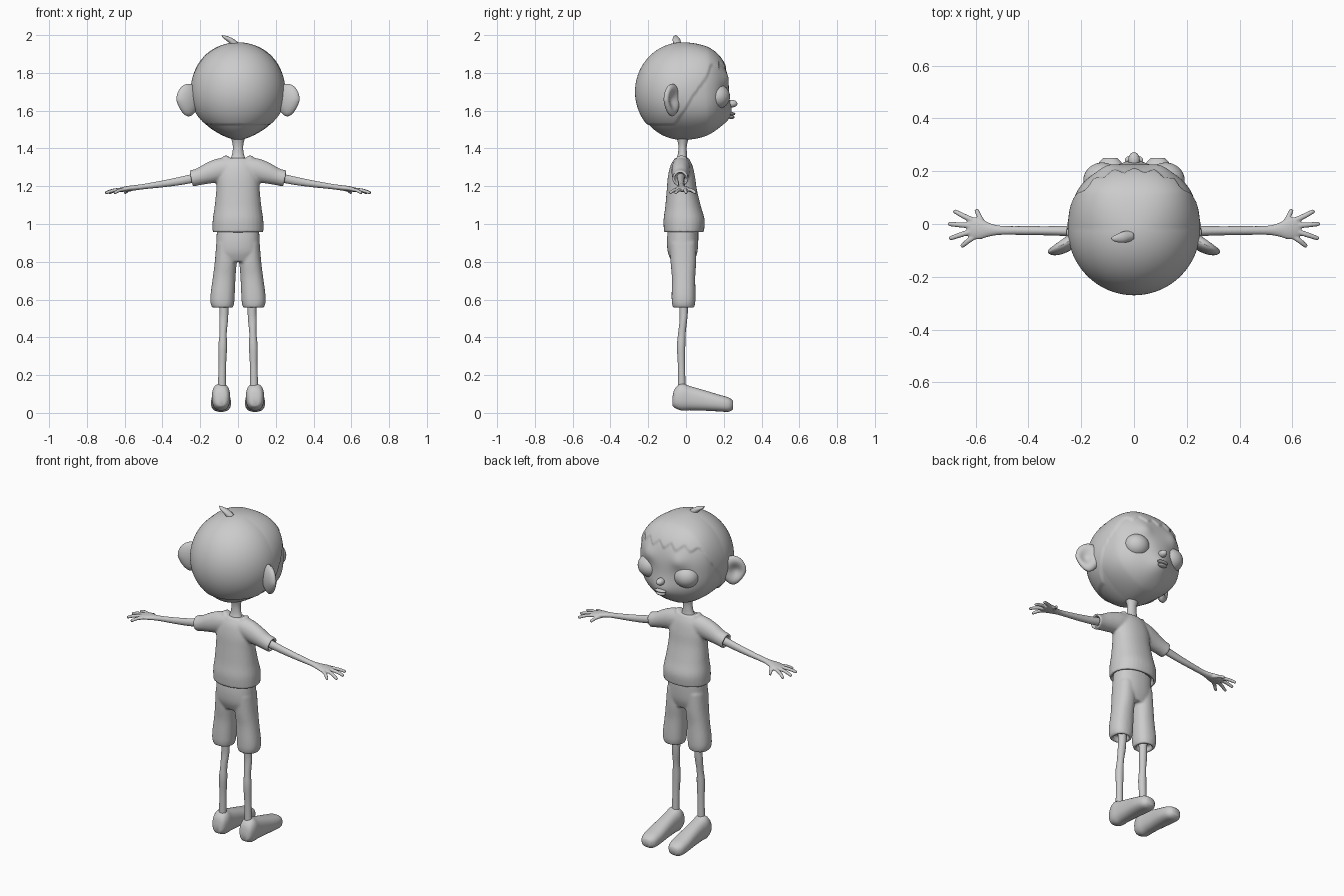
import bpy, bmesh, math
from mathutils import Vector, Matrix

if "Cube" in bpy.data.objects:
    bpy.data.objects.remove(bpy.data.objects["Cube"])


def finish(name, bm, voxel=0, smooth=3):
    bmesh.ops.recalc_face_normals(bm, faces=bm.faces[:])
    for f in bm.faces:
        f.smooth = True
    me = bpy.data.meshes.new(name)
    bm.to_mesh(me)
    bm.free()
    ob = bpy.data.objects.new(name, me)
    bpy.context.collection.objects.link(ob)
    if voxel:  # fuse overlapping volumes into one soft skin
        r = ob.modifiers.new("fuse", 'REMESH')
        r.mode = 'VOXEL'
        r.voxel_size = voxel
        r.use_smooth_shade = True
        s = ob.modifiers.new("soften", 'SMOOTH')
        s.factor, s.iterations = 0.5, smooth
    return ob


def mirror(ob):
    ob.modifiers.new("mirror", 'MIRROR').use_mirror_merge = False


def loft(bm, rings, axis=None, p=2.0, n=24, steps=4, cuff=0, sx=1):
    """Skin smoothed rings (x, y, z, half width, half depth); cuff hollows the last end."""
    def spline(i, t):
        q = [rings[max(0, min(len(rings) - 1, i + k))] for k in (-1, 0, 1, 2)]
        return [0.5 * (2*b + (c - a)*t + (2*a - 5*b + 4*c - d)*t*t + (3*b - a - 3*c + d)*t**3)
                for a, b, c, d in zip(*q)]
    pts = [spline(i, k / steps) for i in range(len(rings) - 1) for k in range(steps)] + [rings[-1]]
    t = Vector(axis or [rings[-1][k] - rings[0][k] for k in range(3)]).normalized()
    ref = Vector((0, 1, 0)) if abs(t.z) > 0.8 else Vector((0, 0, 1))
    side = ref.cross(t).normalized()
    up = t.cross(side)
    loops = []
    for x, y, z, a, b in pts:
        loop = []
        for k in range(n):
            c, s = math.cos(math.tau * k / n), math.sin(math.tau * k / n)
            f = (abs(c)**p + abs(s)**p) ** (-1 / p)
            v = Vector((x, y, z)) + side * (a * c * f) + up * (b * s * f)
            v.x *= sx
            loop.append(bm.verts.new(v))
        loops.append(loop)
    faces = [bm.faces.new((l[k], l[(k + 1) % n], m[(k + 1) % n], m[k]))
             for l, m in zip(loops, loops[1:]) for k in range(n)]
    cap = bm.faces.new(loops[-1])
    faces += [cap, bm.faces.new(loops[0][::-1])]
    bmesh.ops.recalc_face_normals(bm, faces=faces)
    if cuff:
        bmesh.ops.inset_region(bm, faces=[cap], thickness=cuff, use_even_offset=True)
        move = (-t * 0.03)
        move.x *= sx
        inner = bmesh.ops.extrude_discrete_faces(bm, faces=[cap])["faces"]
        bmesh.ops.translate(bm, vec=move, verts=inner[0].verts[:])


def ball(name, loc, size, rot=(0, 0, 0)):
    bm = bmesh.new()
    bmesh.ops.create_uvsphere(bm, u_segments=32, v_segments=20, radius=1)
    ob = finish(name, bm)
    ob.location, ob.scale, ob.rotation_euler = loc, size, rot
    return ob


def gauss(v, c, r):
    return math.exp(-((v - Vector(c)).length / r) ** 2)


# head: egg with full cheeks, muzzle, eye sockets and a raised cap of hair
bm = bmesh.new()
bmesh.ops.create_icosphere(bm, subdivisions=6, radius=1)
for v in bm.verts:
    u = v.co.normalized()
    p = 2 + 0.45 * max(0, min(1, u.y * 2))
    u = u * sum(abs(c)**p for c in u) ** (-1 / p)
    jaw = 1 - 0.35 * min(1, abs(min(u.z, 0))) ** 4
    c = Vector((0.244 * u.x * jaw, -0.018 + 0.245 * u.y, 1.70 + 0.255 * u.z))
    c.y += 0.03 * gauss(c, (0, 0.22, 1.57), 0.07)
    for s in (1, -1):
        c.y -= 0.012 * gauss(c, (s * 0.12, 0.21, 1.675), 0.06)
        c.y += 0.012 * gauss(c, (s * 0.10, 0.21, 1.77), 0.045)
    ramp = max(0, min(1, (c.y + 0.06) / 0.2))
    zig = abs((c.x / 0.075 + 0.5) % 1 - 0.5) * 0.07 * ramp
    line = 1.525 + 0.295 * ramp + zig
    c += u.normalized() * 0.007 * max(0, min(1, (c.z - line) / 0.008))
    v.co = c
finish("head", bm)

# hair tuft on the crown
bm = bmesh.new()
loft(bm, [(-.012, -.045, 1.945, .02, .022), (-.04, -.05, 1.972, .021, .015),
          (-.07, -.055, 1.989, .013, .009), (-.086, -.055, 1.998, .003, .002)], n=16)
finish("hair_tuft", bm)

# face details
mirror_parts = []
for s, side in ((1, "right"), (-1, "left")):
    ball(side + "_eye", (s * .12, .165, 1.675), (.072, .068, .066))
ball("nose", (0, .242, 1.637), (.022, .03, .02))
ball("upper_lip", (0, .243, 1.583), (.035, .018, .009))
ball("lower_lip", (0, .24, 1.565), (.028, .018, .009))

# ears: tapered discs, dished on the face side
bm = bmesh.new()
bmesh.ops.create_uvsphere(bm, u_segments=40, v_segments=28, radius=1)
turn = Matrix.Rotation(math.radians(-28), 3, 'Z')
for v in bm.verts:
    c = v.co.copy()
    w = 1 - 0.3 * max(0, -c.z)
    dish = 0.036 * math.exp(-((c.x - .2)**2 + c.z**2) / 0.3) if c.y > 0 else 0
    v.co = turn @ Vector((c.x * .073 * w, c.y * .034 - dish, c.z * .086))
    v.co += Vector((.262, -.073, 1.656))
mirror(finish("ears", bm))

# neck
bm = bmesh.new()
loft(bm, [(0, -.022, 1.28, .06, .045), (0, -.022, 1.335, .044, .032), (0, -.019, 1.37, .031, .024),
          (0, -.018, 1.42, .028, .023), (0, -.016, 1.48, .045, .04)], axis=(0, 0, 1))
finish("neck", bm)

# shirt: torso and two short sleeves fused together
bm = bmesh.new()
loft(bm, [(0, -.022, 1.35, .066, .036), (0, -.024, 1.31, .095, .058), (0, -.024, 1.25, .112, .072),
          (0, -.022, 1.18, .115, .08), (0, -.015, 1.09, .124, .095), (0, -.01, 1.02, .134, .109),
          (0, -.011, .955, .134, .105)], axis=(0, 0, -1), p=2.2, n=32, cuff=.014)
for s in (1, -1):
    loft(bm, [(.04, -.025, 1.30, .05, .055), (.10, -.027, 1.285, .05, .062), (.16, -.03, 1.268, .046, .055),
              (.21, -.03, 1.25, .042, .045), (.25, -.03, 1.24, .043, .044)],
         axis=(1, 0, -.2), cuff=.013, sx=s)
    # raised collar point beside the neck
    loft(bm, [(.045, -.023, 1.30, .03, .04), (.056, -.023, 1.335, .024, .034),
              (.066, -.023, 1.362, .012, .022)], axis=(0, 0, 1), n=16, sx=s)
finish("shirt", bm, .007, 4)

# shorts: hips and two legs fused together
bm = bmesh.new()
loft(bm, [(0, -.015, .975, .112, .08), (0, -.018, .91, .114, .083), (0, -.018, .85, .115, .078),
          (0, -.016, .80, .10, .06)], axis=(0, 0, -1), p=2.3, n=32)
for s in (1, -1):
    loft(bm, [(.06, -.016, .90, .055, .07), (.065, -.014, .80, .058, .068), (.073, -.013, .72, .06, .062),
              (.081, -.013, .63, .064, .063), (.083, -.013, .585, .063, .062), (.082, -.013, .557, .055, .056)],
         axis=(0, 0, -1), p=2.3, cuff=.014, sx=s)
finish("shorts", bm, .007, 4)

# legs
bm = bmesh.new()
loft(bm, [(.074, -.012, .64, .026, .025), (.074, -.012, .54, .023, .022), (.076, -.014, .49, .023, .02),
          (.079, -.022, .42, .019, .02), (.081, -.026, .35, .023, .022), (.083, -.024, .25, .02, .019),
          (.085, -.023, .12, .022, .021)], axis=(0, 0, -1))
mirror(finish("legs", bm))

# shoes
bm = bmesh.new()
loft(bm, [(.09, -.072, .06, .02, .022), (.09, -.06, .077, .038, .05), (.09, -.025, .084, .048, .071),
          (.09, .02, .078, .047, .064), (.09, .09, .067, .049, .055), (.09, .17, .053, .053, .045),
          (.09, .225, .044, .047, .038), (.09, .25, .042, .026, .022)], axis=(0, 1, 0), p=2.5, n=28)
mirror(finish("shoes", bm))

# arms and hands: forearm, palm and five fingers fused together
fingers = [(.565, -.005, .602, .052), (.612, .015, .684, .048), (.62, -.006, .704, .0),
           (.615, -.028, .70, -.054), (.60, -.045, .656, -.083)]
for s, side in ((1, "right"), (-1, "left")):
    bm = bmesh.new()
    loft(bm, [(.20, -.027, 1.25, .022, .024), (.30, -.026, 1.229, .018, .022), (.40, -.025, 1.212, .017, .018),
              (.50, -.024, 1.198, .017, .014), (.545, -.022, 1.192, .025, .014), (.585, -.018, 1.187, .04, .014),
              (.615, -.015, 1.182, .041, .012), (.632, -.014, 1.179, .03, .008)], axis=(1, 0, -.15), sx=s)
    for x0, y0, x1, y1 in fingers:
        xm, ym = (x0 + x1) / 2, (y0 + y1) / 2
        loft(bm, [(x0, y0, 1.183, .011, .010), (xm, ym, 1.178, .010, .009),
                  (x1 - .005, y1, 1.166, .008, .008), (x1, y1, 1.163, .004, .004)], n=12, sx=s)
    finish(side + "_arm", bm, .004, 2)
